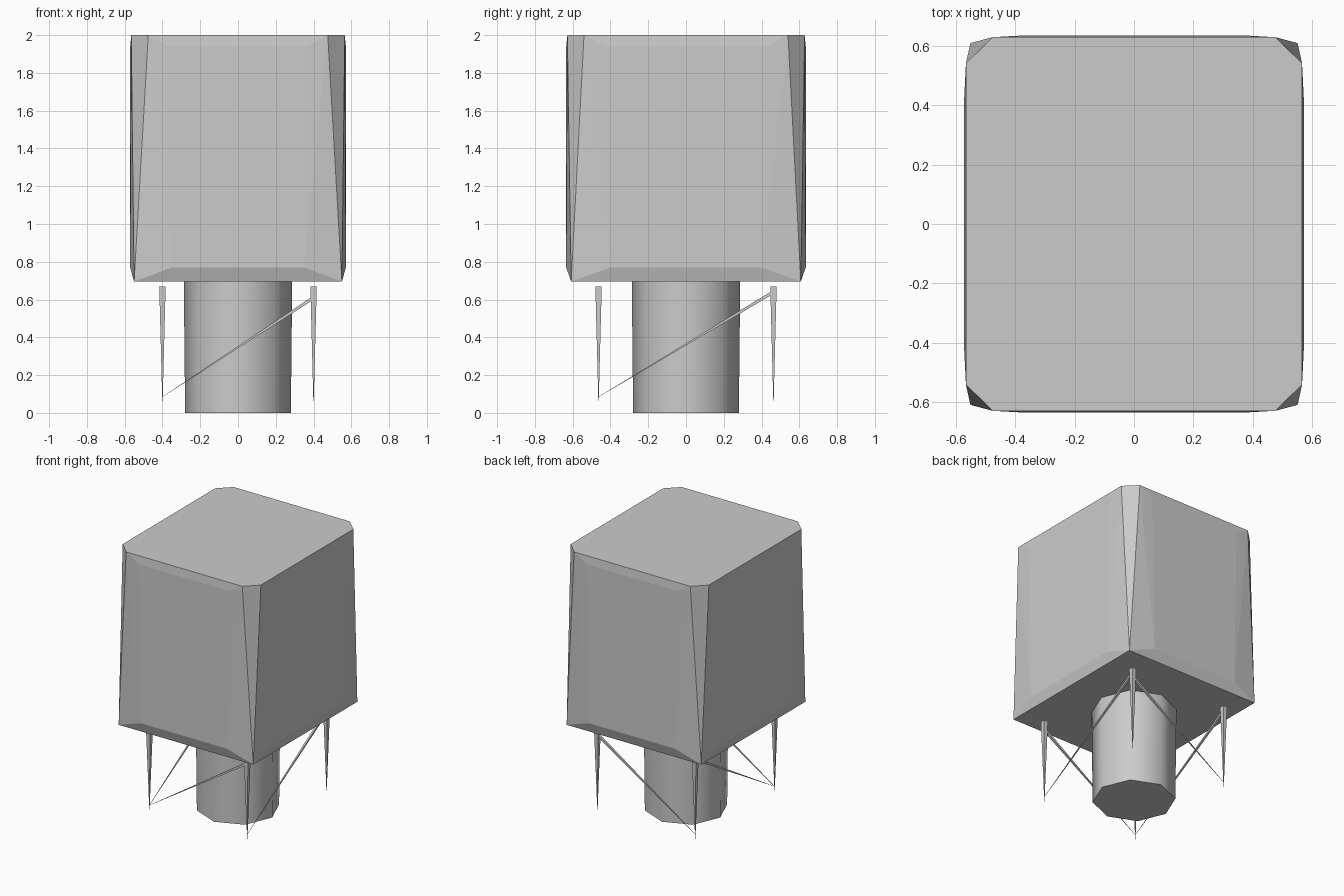
import bpy, bmesh, math
from mathutils import Vector

if "Cube" in bpy.data.objects:
    bpy.data.objects.remove(bpy.data.objects["Cube"])


def new_object(name, bm):
    mesh = bpy.data.meshes.new(name)
    bm.to_mesh(mesh)
    bm.free()
    obj = bpy.data.objects.new(name, mesh)
    bpy.context.collection.objects.link(obj)
    return obj


def taper(name, a, b, ra, rb, sides, turn=0.0):
    """Tapered closed rod from point a to point b."""
    a, b = Vector(a), Vector(b)
    d = b - a
    bm = bmesh.new()
    bmesh.ops.create_cone(bm, cap_ends=True, segments=sides,
                          radius1=ra, radius2=rb, depth=d.length)
    q = d.to_track_quat('Z', 'Y')
    for v in bm.verts:
        p = v.co.copy()
        c, s = math.cos(turn), math.sin(turn)
        p = Vector((p.x * c - p.y * s, p.x * s + p.y * c, p.z))
        v.co = q @ p + (a + b) / 2
    return new_object(name, bm)


# Tank body: gently bulged box with corner chamfers narrowing to the bottom
quarter = [
    (0.475, 0.628, 2.0), (0.565, 0.54, 2.0),
    (0.37, 0.634, 1.94), (0.571, 0.42, 1.94),
    (0.35, 0.634, 0.77), (0.571, 0.40, 0.77),
    (0.55, 0.608, 0.695),
]
bm = bmesh.new()
for sx in (-1, 1):
    for sy in (-1, 1):
        for x, y, z in quarter:
            bm.verts.new((sx * x, sy * y, z))
bmesh.ops.convex_hull(bm, input=bm.verts)
bmesh.ops.dissolve_limit(bm, angle_limit=math.radians(0.2),
                         verts=bm.verts, edges=bm.edges)
bmesh.ops.recalc_face_normals(bm, faces=bm.faces)
new_object("tank_body", bm)

# Central column
column = taper("central_column", (0, 0, 0), (0, 0, 0.70), 0.28, 0.287, 8)
bpy.context.view_layer.objects.active = column
column.select_set(True)
bpy.ops.object.shade_smooth_by_angle(angle=math.radians(50))

# Four legs tapering to points
LX, LY = 0.40, 0.463
for sx, side in ((-1, "left"), (1, "right")):
    for sy, end in ((-1, "front"), (1, "back")):
        taper(f"{end}_{side}_leg", (sx * LX, sy * LY, 0.05),
              (sx * LX, sy * LY, 0.67), 0.001, 0.024, 4, math.pi / 4)

# Diagonal braces, low at the negative end and high at the positive end
for s, (ew, ns) in ((-1, ("front", "left")), (1, ("back", "right"))):
    taper(f"{ew}_brace", (-LX, s * LY, 0.085), (LX, s * LY, 0.61),
          0.001, 0.012, 4, math.pi / 4)
    taper(f"{ns}_brace", (s * LX, -LY, 0.085), (s * LX, LY, 0.64),
          0.001, 0.012, 4, math.pi / 4)
